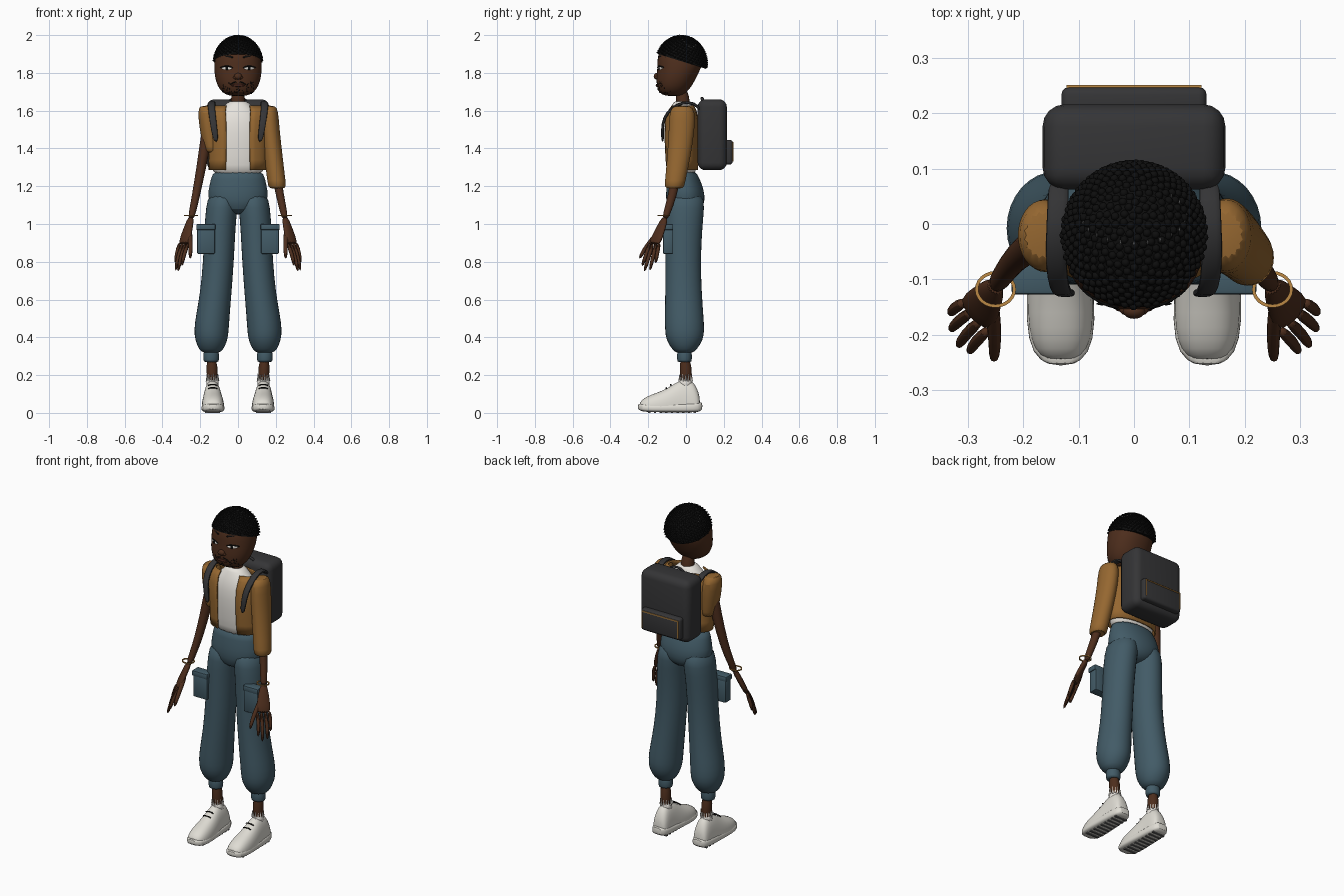
import bpy, bmesh, math, random
from mathutils import Vector, Matrix
from mathutils.bvhtree import BVHTree

random.seed(4)
X, Y, Z = Vector((1, 0, 0)), Vector((0, 1, 0)), Vector((0, 0, 1))


def material(name, r, g, b):
    m = bpy.data.materials.new(name)
    m.diffuse_color = (r, g, b, 1)
    return m


SKIN = material("dark_brown_skin", 0.075, 0.027, 0.012)
HAIR = material("black_hair", 0.004, 0.004, 0.004)
JACKET = material("ochre_jacket", 0.30, 0.135, 0.030)
WHITE = material("white_cloth", 0.80, 0.77, 0.72)
PANTS = material("slate_blue_cloth", 0.055, 0.105, 0.135)
SHOE = material("off_white_shoe", 0.74, 0.72, 0.66)
PACK = material("charcoal_pack", 0.035, 0.035, 0.037)
GOLD = material("gold", 0.50, 0.25, 0.06)
GREY = material("grey", 0.13, 0.13, 0.13)
LIP = material("lip_brown", 0.055, 0.016, 0.010)


def finish(name, bm, mat, sub=0, angle=40):
    bmesh.ops.recalc_face_normals(bm, faces=bm.faces)
    me = bpy.data.meshes.new(name)
    bm.to_mesh(me)
    bm.free()
    me.materials.append(mat)
    for p in me.polygons:
        p.use_smooth = True
    me.set_sharp_from_angle(angle=math.radians(angle))
    ob = bpy.data.objects.new(name, me)
    bpy.context.collection.objects.link(ob)
    if sub:
        ob.modifiers.new("smooth", "SUBSURF").levels = sub
    return ob


def sweep(name, pts, mat, w=X, t=None, n=16, e=1.0, sub=1, floor=None):
    """Skin elliptical rings (x, y, z, half width, half depth) along a path."""
    bm, rings = bmesh.new(), []
    P = [Vector(p[:3]) for p in pts]
    for i, p in enumerate(pts):
        T = t or (P[min(i + 1, len(P) - 1)] - P[max(i - 1, 0)]).normalized()
        U = (w - T * w.dot(T)).normalized()
        V = T.cross(U)
        ring = []
        for k in range(n):
            a = 2 * math.pi * (k + 0.5) / n
            c, s = math.cos(a), math.sin(a)
            co = (P[i] + U * p[3] * math.copysign(abs(c) ** e, c)
                  + V * p[4] * math.copysign(abs(s) ** e, s))
            if floor is not None:
                co.z = max(co.z, floor)
            ring.append(bm.verts.new(co))
        rings.append(ring)
    for a, b in zip(rings, rings[1:]):
        for k in range(n):
            bm.faces.new((a[k], a[(k + 1) % n], b[(k + 1) % n], b[k]))
    bm.faces.new(rings[0])
    bm.faces.new(rings[-1])
    return finish(name, bm, mat, sub, 40 if n > 4 else 30)


def box(name, lo, hi, mat, bevel=0.0, seg=3):
    lo, hi = Vector(lo), Vector(hi)
    bm = bmesh.new()
    bmesh.ops.create_cube(bm, size=1, matrix=Matrix.Translation((lo + hi) / 2) @ Matrix.Diagonal((*(hi - lo), 1)))
    if bevel:
        bmesh.ops.bevel(bm, geom=bm.edges[:], offset=bevel, segments=seg, profile=0.5, affect="EDGES")
    return finish(name, bm, mat)


def dots(name, items, mat, sub=1):
    """Many small ellipsoids in one mesh: (position, scale)."""
    bm = bmesh.new()
    for pos, sc in items:
        bmesh.ops.create_icosphere(bm, subdivisions=sub, radius=1,
                                   matrix=Matrix.Translation(pos) @ Matrix.Diagonal((*sc, 1)))
    return finish(name, bm, mat, 0, 80)


# Head and neck
head = sweep("head", [(0, -.065, 1.676, .045, .045), (0, -.072, 1.695, .085, .073), (0, -.062, 1.73, .11, .095),
                      (0, -.05, 1.78, .125, .108), (0, -.034, 1.83, .128, .118), (0, -.03, 1.88, .125, .124),
                      (0, -.03, 1.93, .108, .108), (0, -.03, 1.97, .06, .06)], SKIN, t=Z, n=20, e=.93)
sweep("neck", [(0, -.01, 1.59, .045, .04), (0, -.015, 1.64, .037, .035), (0, -.025, 1.72, .037, .038)], SKIN, t=Z)
bpy.context.view_layer.update()
tree = BVHTree.FromObject(head, bpy.context.evaluated_depsgraph_get())


def on_face(x, z, lift=0.0):
    hit = tree.ray_cast(Vector((x, -1, z)), Y)[0]
    return Vector((x, (hit.y if hit else -.1) - lift, z))


def face_stroke(name, pts, mat, lift=0.0, depth=.004):
    sweep(name, [(*on_face(x, z, lift), r, depth) for x, z, r in pts], mat, w=Z, n=8, sub=1)


# Facial features
for s, side in ((1, "left"), (-1, "right")):
    face_stroke(side + "_eye", [(s * x, 1.824, r) for x, r in ((.03, .003), (.045, .009), (.065, .010), (.088, .004))], WHITE)
    face_stroke(side + "_upper_lid", [(s * x, z, .004) for x, z in ((.026, 1.827), (.045, 1.835), (.068, 1.836), (.097, 1.828))], HAIR, .002)
    face_stroke(side + "_brow", [(s * x, z, r) for x, z, r in ((.022, 1.881, .006), (.06, 1.890, .008), (.105, 1.878, .004))], HAIR, .001)
    dots(side + "_iris", [(on_face(s * .058, 1.824, .003), (.010, .003, .009))], HAIR, 2)
    face_stroke(side + "_moustache", [(s * .006, 1.752, .003), (s * .025, 1.750, .004), (s * .045, 1.735, .002)], HAIR)
dots("nose", [(on_face(0, 1.782, .002), (.020, .014, .017)), (on_face(.014, 1.776), (.012, .010, .010)),
              (on_face(-.014, 1.776), (.012, .010, .010))], SKIN, 3)
face_stroke("lips", [(-.036, 1.733, .003), (-.015, 1.734, .009), (.015, 1.734, .009), (.036, 1.733, .003)], LIP, .002, .006)
stubble = []
for i in range(90):
    x, z = random.uniform(-.085, .085), random.uniform(1.69, 1.755)
    if abs(x) > .045 or z < 1.718:
        stubble.append((on_face(x, z), (.003, .002, .003)))
dots("stubble", stubble, HAIR)

# Hair cap, cut by a tilted hairline, covered in small braid bumps
hc, hr = Vector((0, -.025, 1.85)), Vector((.128, .134, .147))
cut, up = Vector((0, -.165, 1.905)), Vector((0, .085, .275)).normalized()
bm = bmesh.new()
bmesh.ops.create_uvsphere(bm, u_segments=32, v_segments=20, radius=1,
                          matrix=Matrix.Translation(hc) @ Matrix.Diagonal((*hr, 1)))
res = bmesh.ops.bisect_plane(bm, geom=bm.verts[:] + bm.edges[:] + bm.faces[:], plane_co=cut, plane_no=up, clear_inner=True)
bmesh.ops.holes_fill(bm, edges=[g for g in res["geom_cut"] if isinstance(g, bmesh.types.BMEdge)])
finish("hair_cap", bm, HAIR)
bumps = []
for i in range(620):
    v = 1 - 1.4 * (i + .5) / 620
    a, q = i * 2.39996, math.sqrt(1 - v * v)
    p = hc + Vector((hr.x * q * math.cos(a), hr.y * q * math.sin(a), hr.z * v))
    if (p - cut).dot(up) > .004:
        bumps.append((p, (.0085, .0085, .005)))
dots("hair_braids", bumps, HAIR)
parting = []
for i in range(16):
    a = math.pi * (1.0 + i / 15 * 1.25)
    x, y = .095 * math.cos(a) + .0, .05 * math.sin(a) + .015
    h = math.sqrt(1 - (x / hr.x) ** 2 - ((y - hc.y) / hr.y) ** 2)
    parting.append((Vector((x, y, hc.z + hr.z * h + .003)), (.002, .005, .004)))
dots("hair_parting", parting, GREY)

# Shirt and open jacket
sweep("shirt", [(0, -.02, 1.255, .138, .072), (0, -.023, 1.30, .14, .078), (0, -.027, 1.42, .142, .085),
                (0, -.027, 1.54, .142, .084), (0, -.022, 1.605, .10, .066), (0, -.02, 1.635, .062, .052),
                (0, -.02, 1.652, .05, .044)], WHITE, t=Z, n=20, e=.9)
bm, rows = bmesh.new(), []
for z, rx, ry, cy, gap in ((1.285, .155, .086, -.022, .066), (1.34, .155, .089, -.025, .064), (1.45, .158, .093, -.026, .062),
                           (1.55, .165, .091, -.026, .064), (1.60, .165, .078, -.022, .067), (1.628, .125, .062, -.02, .064)):
    a0 = math.asin(gap / rx) * .9
    row = []
    for k in range(29):
        a = a0 + (2 * math.pi - 2 * a0) * k / 28
        c, s = math.cos(a), math.sin(a)
        row.append(bm.verts.new((rx * math.copysign(abs(s) ** .9, s), cy - ry * math.copysign(abs(c) ** .9, c), z)))
    rows.append(row)
for a, b in zip(rows, rows[1:]):
    for k in range(28):
        bm.faces.new((a[k], a[k + 1], b[k + 1], b[k]))
jacket = finish("jacket_body", bm, JACKET)
sol = jacket.modifiers.new("thickness", "SOLIDIFY")
sol.thickness = .008
SLEEVES = {1: [(.165, -.02, 1.628, .035, .045), (.165, -.02, 1.60, .049, .070), (.170, -.022, 1.50, .051, .070),
               (.188, -.038, 1.35, .050, .063), (.206, -.060, 1.21, .049, .054), (.208, -.062, 1.185, .048, .053)],
           -1: [(-.165, -.02, 1.628, .038, .045), (-.165, -.02, 1.60, .049, .070), (-.155, -.022, 1.50, .050, .066),
                (-.140, -.025, 1.40, .042, .058), (-.138, -.025, 1.375, .040, .055)]}

# Hips
sweep("pants_hips", [(0, -.005, 1.05, .03, .05), (0, -.005, 1.075, .10, .09), (0, -.003, 1.12, .164, .104),
                     (0, -.005, 1.18, .158, .102), (0, -.012, 1.24, .144, .084), (0, -.02, 1.29, .133, .072)],
      PANTS, t=Z, n=24, e=.95)

# Paired parts
for s, side in ((1, "left"), (-1, "right")):
    def m(pts):
        return [(p[0] * s, *p[1:]) for p in pts]

    sweep(side + "_sleeve", SLEEVES[s], JACKET, t=Z)
    sweep(side + "_arm", m([(.15, -.02, 1.57, .035, .035), (.18, -.035, 1.38, .028, .030), (.213, -.06, 1.2, .023, .026),
                            (.233, -.087, 1.1, .020, .021), (.251, -.114, 1.02, .018, .018)]), SKIN)
    # Hand: flat palm, four fingers, thumb
    wd = Vector((.68 * s, .73, 0))
    sweep(side + "_palm", m([(.247, -.108, 1.04, .017, .016), (.262, -.130, .985, .030, .016), (.277, -.153, .93, .040, .016),
                             (.287, -.168, .89, .040, .013)]), SKIN, w=wd)
    tips = ((.298, -.233, .775), (.318, -.222, .745), (.331, -.192, .75), (.331, -.162, .79))
    for k, tip in enumerate(tips):
        b = Vector((.284, -.165, .905)) + Vector((.68, .73, 0)) * (k - 1.5) * .022
        mid = b.lerp(Vector(tip), .55) + Vector((.006, 0, 0))
        sweep(f"{side}_finger_{k + 1}", m([(*b, .012, .012), (*mid, .0115, .0115), (*tip, .009, .009)]), SKIN, w=wd, n=8)
    sweep(side + "_thumb", m([(.256, -.135, .975, .014, .014), (.252, -.185, .91, .014, .014), (.251, -.225, .86, .012, .012),
                              (.253, -.247, .815, .009, .009)]), SKIN, n=8)
    # Bracelet
    bm = bmesh.new()
    ring = [(Vector((.25 * s + .034 * math.cos(a), -.118 + .030 * math.sin(a), 1.045)), a)
            for a in (2 * math.pi * i / 24 for i in range(24))]
    vs = [[bm.verts.new(p + Vector((math.cos(a) * dx, math.sin(a) * dx, dz)))
           for dx, dz in ((-.003, -.003), (.003, -.003), (.003, .003), (-.003, .003))] for p, a in ring]
    for i in range(24):
        for k in range(4):
            bm.faces.new((vs[i][k], vs[i][(k + 1) % 4], vs[(i + 1) % 24][(k + 1) % 4], vs[(i + 1) % 24][k]))
    finish(side + "_bracelet", bm, GOLD)
    # Trouser leg, cuff and cargo pocket
    sweep(side + "_trouser_leg", m([(.142, -.008, .315, .042, .042), (.142, -.008, .335, .066, .066), (.141, -.007, .385, .088, .100),
                                    (.141, -.007, .44, .094, .107), (.133, -.010, .52, .091, .104), (.118, -.013, .63, .085, .099),
                                    (.103, -.016, .80, .083, .095), (.096, -.012, .98, .084, .100), (.086, -.006, 1.09, .085, .106),
                                    (.077, -.004, 1.17, .080, .100)]), PANTS, t=Z)
    sweep(side + "_cuff", m([(.142, -.008, .268, .038, .036), (.142, -.008, .276, .042, .040), (.142, -.008, .318, .042, .040),
                             (.142, -.008, .33, .038, .036)]), PANTS, t=Z)
    for nm, x0, x1, y0, z0, z1 in (("pocket", .123, .216, -.122, .842, .975), ("pocket_flap", .119, .221, -.127, .968, 1.0)):
        box(f"{side}_{nm}", (min(x0 * s, x1 * s), y0, z0), (max(x0 * s, x1 * s), -.068, z1), PANTS, .006, 2)
    # Ankle, frayed sock, shoe
    sweep(side + "_ankle", m([(.136, 0, .12, .030, .034), (.136, 0, .20, .028, .031), (.140, -.005, .29, .033, .034)]), SKIN, t=Z)
    sweep(side + "_sock", m([(.135, -.002, .12, .035, .038), (.135, -.002, .165, .034, .036), (.135, -.002, .18, .031, .034)]), WHITE, t=Z)
    bm = bmesh.new()
    for k in range(14):
        a = 2 * math.pi * k / 14
        bmesh.ops.create_cone(bm, segments=4, radius1=.006, radius2=.0005, depth=.035 + .008 * (k % 2), cap_ends=True,
                              matrix=Matrix.Translation((.135 * s + .030 * math.cos(a), -.002 + .033 * math.sin(a), .187)))
    finish(side + "_sock_fringe", bm, WHITE)
    sweep(side + "_shoe_upper", m([(.132, -.246, .035, .030, .020), (.132, -.228, .03, .048, .045), (.132, -.19, .03, .060, .066),
                                   (.133, -.13, .03, .061, .086), (.134, -.075, .03, .056, .116), (.135, -.035, .03, .051, .145),
                                   (.135, .005, .03, .049, .148), (.135, .035, .03, .048, .140), (.135, .058, .03, .045, .105),
                                   (.135, .075, .03, .036, .055)]), SHOE, t=Y, e=.85, floor=.012)
    sweep(side + "_shoe_sole", m([(.132, -.256, .034, .022, .014), (.132, -.236, .028, .052, .021), (.132, -.18, .024, .065, .021),
                                  (.134, -.08, .026, .058, .023), (.135, .02, .028, .055, .026), (.135, .065, .030, .048, .026),
                                  (.135, .088, .036, .030, .022)]), SHOE, t=Y, e=.55)
    for k in range(9):
        y = -.20 + .03 * k
        box(f"{side}_tread_{k + 1}", (.134 * s - .04, y, 0), (.134 * s + .04, y + .012, .008), GREY)
    for k, (y, z) in enumerate(((-.105, .134), (-.08, .151))):
        sweep(f"{side}_lace_{k + 1}", [(.134 * s + x, y, z - 9 * x * x, .004, .003) for x in (-.025, -.01, .01, .025)],
              HAIR, w=Y, n=6, sub=0)
    # Backpack strap
    sweep(side + "_strap", m([(.135, .08, 1.60, .020, .009), (.137, .045, 1.642, .020, .009), (.140, -.02, 1.645, .020, .009),
                              (.141, -.075, 1.615, .020, .009), (.135, -.117, 1.565, .019, .009), (.126, -.126, 1.50, .018, .008),
                              (.115, -.123, 1.43, .013, .008)]), PACK, n=8, e=.6)

# Backpack with front pocket and gold trim
box("backpack_body", (-.165, .062, 1.285), (.165, .216, 1.66), PACK, .04, 4)
box("backpack_pocket", (-.131, .19, 1.315), (.131, .247, 1.445), PACK, .014, 3)
box("pocket_trim_top", (-.122, .244, 1.428), (.122, .251, 1.434), GOLD)
for x in (-.122, .117):
    box("pocket_trim_side", (x, .244, 1.33), (x + .005, .251, 1.43), GOLD)
sweep("backpack_handle", [(-.05, .09, 1.645, .010, .006), (-.035, .085, 1.668, .010, .006), (.035, .085, 1.668, .010, .006),
                          (.05, .09, 1.645, .010, .006)], PACK, w=Y, n=8)
